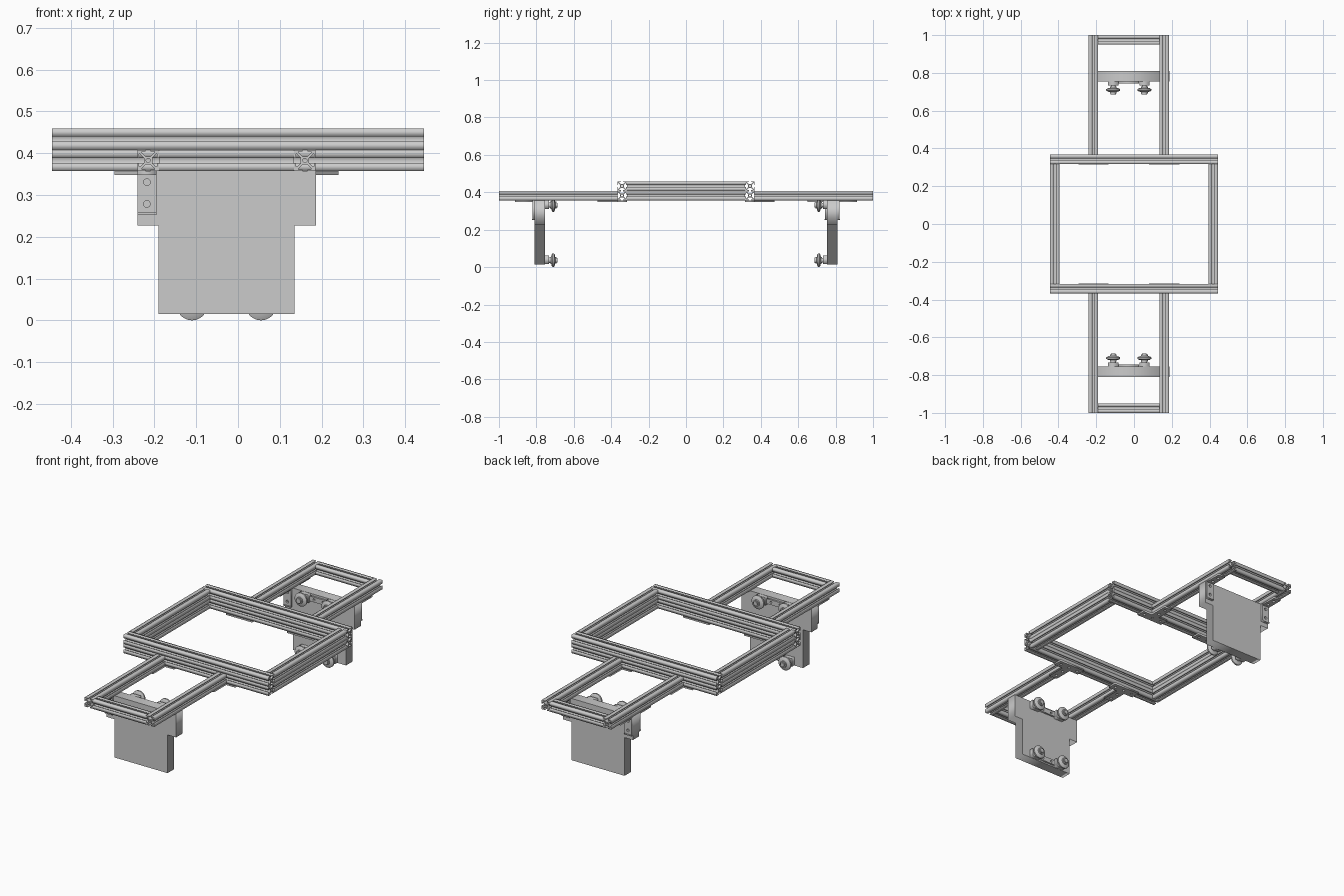
import bpy, bmesh, math
from mathutils import Matrix, Vector

if "Cube" in bpy.data.objects:
    bpy.data.objects.remove(bpy.data.objects["Cube"])

AXES = {  # local x, y, extrusion direction in world space
    'X': ((0, 1, 0), (0, 0, 1), (1, 0, 0)),
    'Y': ((1, 0, 0), (0, 0, 1), (0, -1, 0)),
    'Z': ((1, 0, 0), (0, 1, 0), (0, 0, 1)),
}


def extrude(name, loops, depth, axis, loc):
    """Filled outline (first loop) with holes (other loops), centred on loc."""
    cu = bpy.data.curves.new(name, 'CURVE')
    cu.dimensions, cu.fill_mode, cu.extrude = '2D', 'BOTH', depth / 2
    for pts in loops:
        sp = cu.splines.new('POLY')
        sp.points.add(len(pts) - 1)
        for p, (x, y) in zip(sp.points, pts):
            p.co = (x, y, 0, 1)
        sp.use_cyclic_u = True
    ob = bpy.data.objects.new(name, cu)
    bpy.context.collection.objects.link(ob)
    bpy.ops.object.select_all(action='DESELECT')
    ob.select_set(True)
    bpy.context.view_layer.objects.active = ob
    bpy.ops.object.convert(target='MESH')
    ob = bpy.context.object
    ob.name = name
    m = Matrix(AXES[axis]).transposed().to_4x4()
    m.translation = Vector(loc)
    ob.data.transform(m)
    return ob


def circle(r, cx=0, cy=0, n=16):
    return [(cx + r * math.cos(2 * math.pi * i / n),
             cy + r * math.sin(2 * math.pi * i / n)) for i in range(n)]


def rect(x0, x1, y0, y1):
    return [(x0, y0), (x1, y0), (x1, y1), (x0, y1)]


# Slotted extrusion section: one side repeated four times
side = [(.0255, -.0255), (.0255, -.006), (.0215, -.006), (.0215, -.015),
        (.019, -.015), (.010, -.006), (.010, .006), (.019, .015),
        (.0215, .015), (.0215, .006), (.0255, .006)]
section = []
for k in range(4):
    c, s = round(math.cos(k * math.pi / 2)), round(math.sin(k * math.pi / 2))
    section += [(c * x - s * y, s * x + c * y) for x, y in side]
SLOT = [section, circle(.005, n=12)]

Z1, Z2 = .3825, .4335      # lower and upper rail heights
AL, AR = -.215, .16        # arm centre lines
XC = (AL + AR) / 2


def wheel(name, x, y, z):
    prof = [(0, -.024), (.014, -.024), (.014, -.018), (.018, -.018), (.018, -.011),
            (.028, -.009), (.037, -.004), (.037, .004), (.028, .009),
            (.018, .011), (.018, .018), (.012, .018), (.012, .024), (0, .024)]
    bm = bmesh.new()
    vs = [bm.verts.new((r, h, 0)) for r, h in prof]
    es = [bm.edges.new(p) for p in zip(vs, vs[1:])]
    bmesh.ops.spin(bm, geom=vs + es, cent=(0, 0, 0), axis=(0, 1, 0),
                   angle=2 * math.pi, steps=32)
    bmesh.ops.remove_doubles(bm, verts=bm.verts, dist=1e-5)
    bmesh.ops.recalc_face_normals(bm, faces=bm.faces)
    me = bpy.data.meshes.new(name)
    bm.to_mesh(me)
    bm.free()
    ob = bpy.data.objects.new(name, me)
    ob.location = (x, y, z)
    bpy.context.collection.objects.link(ob)
    bpy.ops.object.select_all(action='DESELECT')
    ob.select_set(True)
    bpy.context.view_layer.objects.active = ob
    bpy.ops.object.shade_smooth_by_angle(angle=math.radians(25))


def angle_bracket(name, x, y, out):
    """Leg against the plate at y, flange under the arm towards out."""
    w = .0225
    extrude(name + "_leg", [rect(-w, w, -.0525, .0525), circle(.008, 0, -.026),
                            circle(.008, 0, .026)], .01, 'Y', (x, y + out * .005, .3045))
    extrude(name + "_flange", [rect(-w, w, -.0525, .0525), circle(.008, 0, -.022),
                               circle(.008, 0, .022)], .009, 'Z', (x, y + out * .0525, .3525))
    extrude(name + "_lip", [rect(-w, w, -.003, .003)], .014, 'Y', (x, y + out * .007, .255))


# Double-height main frame
for z, lvl in ((Z1, "lower"), (Z2, "upper")):
    for s, n in ((-1, "front"), (1, "back")):
        extrude(f"main_{n}_rail_{lvl}", SLOT, .89, 'X', (0, s * .342, z))
    for s, n in ((-1, "left"), (1, "right")):
        extrude(f"main_{n}_rail_{lvl}", SLOT, .633, 'Y', (s * .4195, 0, z))

for s, n in ((-1, "front"), (1, "back")):
    # Arms with end crossbar and joining plates
    for x, m in ((AL, "left"), (AR, "right")):
        extrude(f"{n}_arm_{m}", SLOT, .6325, 'Y', (x, s * .68375, Z1))
        tee = [(-.08, .316), (.08, .316), (.08, .367), (.025, .367),
               (.025, .472), (-.025, .472), (-.025, .367), (-.08, .367)]
        holes = [circle(.007, a, s * b, 12) for a, b in
                 ((-.055, .342), (0, .342), (.055, .342), (0, .395), (0, .445))]
        extrude(f"{n}_tee_plate_{m}", [[(a, s * b) for a, b in tee]] + holes,
                .009, 'Z', (x, 0, .3525))
    extrude(f"{n}_crossbar", SLOT, AR - AL - .051, 'X', (XC, s * .9745, Z1))

    # Hanging stepped plate
    extrude(f"{n}_hanging_plate",
            [[(-.19, .015), (.135, .015), (.135, .227), (.187, .227), (.187, .357),
              (-.241, .357), (-.241, .227), (-.19, .227)]], .056, 'Y', (0, s * .782, 0))

    # Wheels on bosses, each pair tied by a small drilled strip
    for z, lvl in ((.037, "lower"), (.332, "upper")):
        for x, m in ((-.11, "left"), (.055, "right")):
            wheel(f"{n}_{lvl}_wheel_{m}", x, s * .71, z)
            extrude(f"{n}_{lvl}_wheel_mount_{m}", [rect(-.027, .027, -.021, .024)],
                    .023, 'Y', (x, s * .7435, z))
        extrude(f"{n}_{lvl}_wheel_strip",
                [rect(-.055, .055, -.014, .014), circle(.006, -.028, 0, 12),
                 circle(.006, .028, 0, 12)], .01, 'Y', (-.0275, s * .749, z))

# Angle brackets holding the plates to the arms
angle_bracket("front_bracket_left", -.218, -.81, -1)
angle_bracket("back_bracket_left", -.218, .81, 1)
angle_bracket("back_bracket_right", .1635, .81, 1)
angle_bracket("back_inner_bracket_left", -.218, .754, -1)
